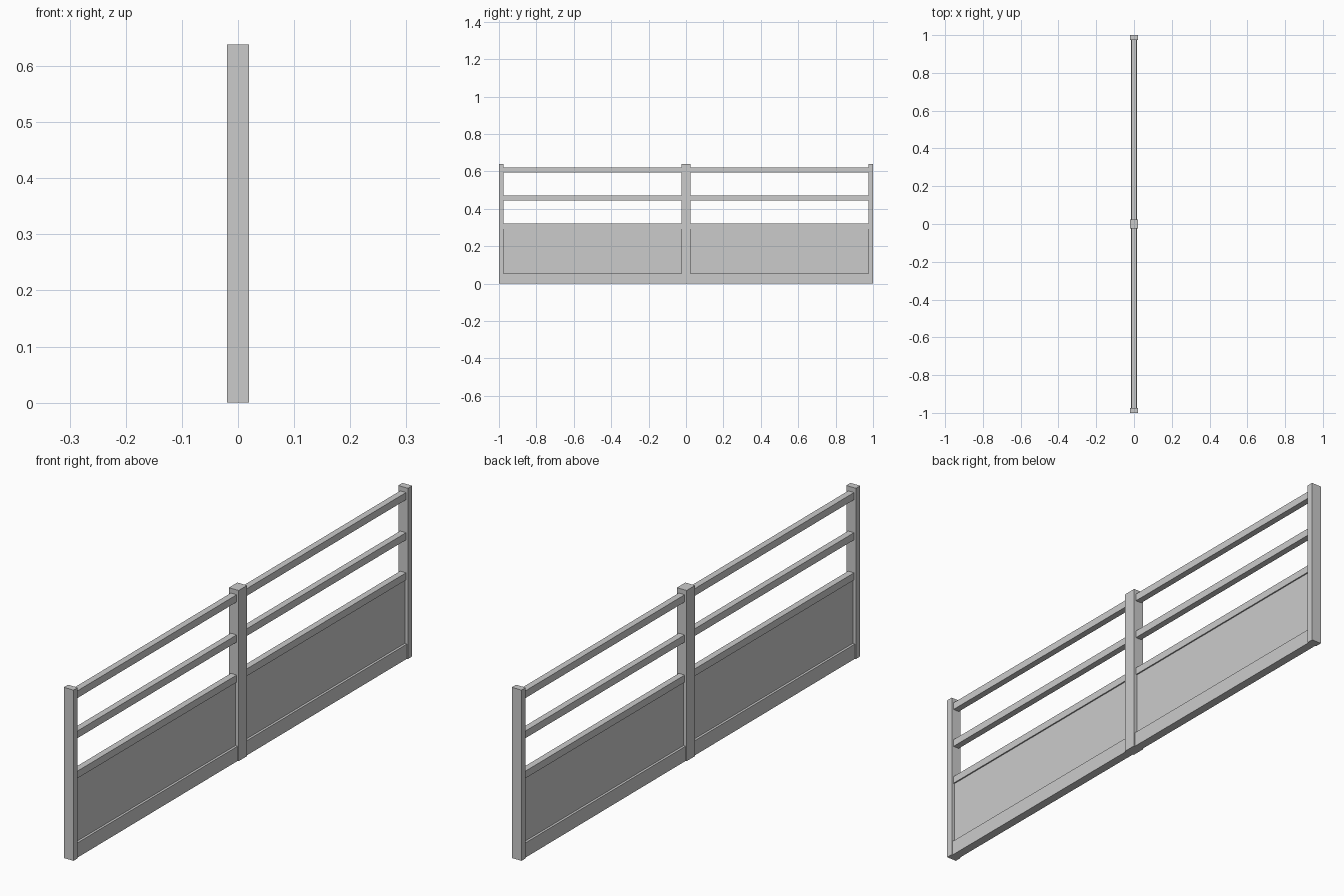
import bpy

if "Cube" in bpy.data.objects:
    bpy.data.objects.remove(bpy.data.objects["Cube"])


def box(name, x, y, z):
    """Axis-aligned box from (min, max) pairs."""
    bpy.ops.mesh.primitive_cube_add(
        size=1, location=[(a + b) / 2 for a, b in (x, y, z)])
    ob = bpy.context.object
    ob.name = name
    ob.scale = [b - a for a, b in (x, y, z)]
    bpy.ops.object.transform_apply(location=False, rotation=False, scale=True)
    return ob


POST_X = (-0.02, 0.02)
HEIGHT = 0.638

# Upright posts
box("centre_post", POST_X, (-0.025, 0.025), (0, HEIGHT))
box("front_end_post", POST_X, (-1.0, -0.975), (0, HEIGHT))
box("back_end_post", POST_X, (0.975, 1.0), (0, HEIGHT))

# Two matching bays between the posts
for side, y in (("front", (-0.975, -0.025)), ("back", (0.025, 0.975))):
    # Solid lower panel
    box(side + "_panel", (-0.007, 0.007), y, (0.055, 0.295))
    # Wider kick board along the bottom
    box(side + "_kick_board", (-0.016, 0.016), y, (0, 0.055))
    # Panel cap, middle rail and top rail
    for part, top in (("panel_cap", 0.32), ("middle_rail", 0.47), ("top_rail", 0.62)):
        box(f"{side}_{part}", (-0.012, 0.012), y, (top - 0.027, top))
